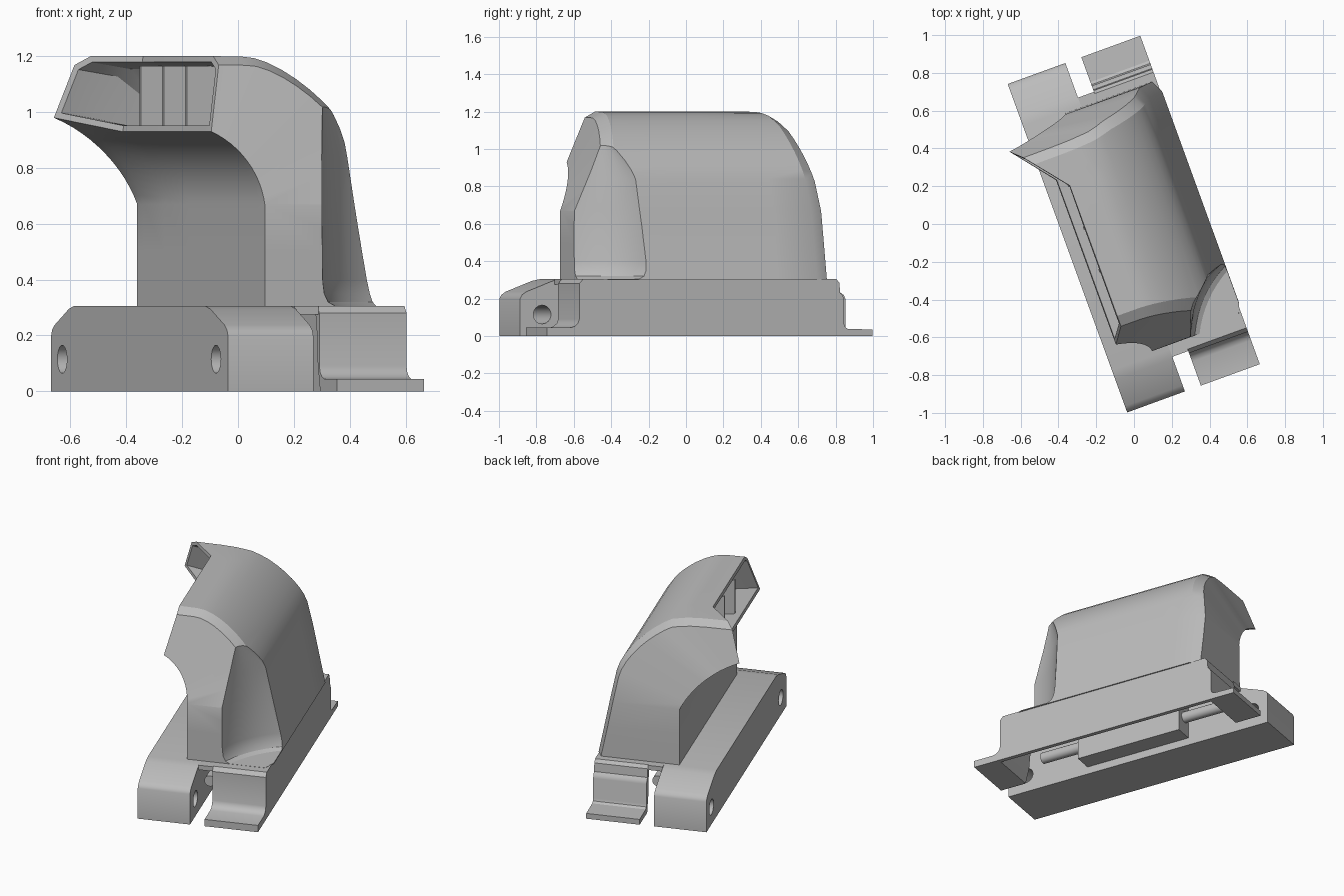
import bpy, bmesh, math
from mathutils import Vector
from mathutils.geometry import interpolate_bezier

if "Cube" in bpy.data.objects:
    bpy.data.objects.remove(bpy.data.objects["Cube"], do_unlink=True)

TURN = math.radians(20)
gray = bpy.data.materials.new("plain gray")
gray.use_nodes = True
gray.diffuse_color = (0.5, 0.5, 0.5, 1)
gray.node_tree.nodes["Principled BSDF"].inputs["Base Color"].default_value = (0.5, 0.5, 0.5, 1)


def shade(ob, angle=30):
    bpy.ops.object.select_all(action="DESELECT")
    ob.select_set(True)
    bpy.context.view_layer.objects.active = ob
    bpy.ops.object.shade_smooth_by_angle(angle=math.radians(angle))


def finish(name, bm, angle=30):
    bmesh.ops.recalc_face_normals(bm, faces=bm.faces)
    mesh = bpy.data.meshes.new(name)
    bm.to_mesh(mesh)
    bm.free()
    mesh.materials.append(gray)
    ob = bpy.data.objects.new(name, mesh)
    bpy.context.collection.objects.link(ob)
    ob.rotation_euler.z = TURN
    shade(ob, angle)
    return ob


def carve(ob, cutter, angle=30):
    mod = ob.modifiers.new("cut", "BOOLEAN")
    mod.object, mod.operation, mod.solver = cutter, "DIFFERENCE", "EXACT"
    bpy.context.view_layer.objects.active = ob
    bpy.ops.object.modifier_apply(modifier=mod.name)
    bpy.data.objects.remove(cutter, do_unlink=True)
    shade(ob, angle)


def extrude_profile(name, points, u0, u1):
    """Side profile (v, z) swept across the width from u0 to u1."""
    bm = bmesh.new()
    face = bm.faces.new([bm.verts.new((u0, v, z)) for v, z in points])
    new = bmesh.ops.extrude_face_region(bm, geom=[face])["geom"]
    bmesh.ops.translate(bm, vec=(u1 - u0, 0, 0),
                        verts=[g for g in new if isinstance(g, bmesh.types.BMVert)])
    return finish(name, bm)


def box(name, u, v, z):
    return extrude_profile(name, [(v[0], z[0]), (v[1], z[0]), (v[1], z[1]), (v[0], z[1])], *u)


def rod(name, radius, depth, center, axis):
    bm = bmesh.new()
    bmesh.ops.create_cone(bm, cap_ends=True, segments=24, radius1=radius, radius2=radius, depth=depth)
    turn = Vector((0, 0, 1)).rotation_difference(Vector(axis)).to_matrix()
    bmesh.ops.rotate(bm, verts=bm.verts, matrix=turn)
    bmesh.ops.translate(bm, verts=bm.verts, vec=center)
    return finish(name, bm)


def mirrored(half):
    return half + [(-v, z) for v, z in reversed(half)]


# Solid hinge beam with pin holes near both ends
beam = extrude_profile("hinge_beam", mirrored(
    [(-.925, 0), (-.925, .2), (-.915, .22), (-.89, .237), (-.74, .295), (-.69, .305)]), -.375, -.05)
for v in (-.8, .81):
    carve(beam, rod("pin_cutter", .05, .6, (-.21, v, .115), (1, 0, 0)))

# Hollow flanged base: bent sheet, long side wall and roof over the gap
front = [(-.925, 0), (-.925, .045), (-.79, .045), (-.768, .052), (-.75, .068),
         (-.742, .09), (-.742, .28), (-.72, .305)]
back = [(.72, .305), (.737, .285), (.742, .23), (.757, .215), (.764, .195), (.764, .065),
        (.77, .048), (.785, .038), (.925, .035), (.925, 0)]
inside = [(.75, 0), (.725, .1), (.71, .265), (.69, .28)]
extrude_profile("flanged_base", front + back + mirrored(inside), .04, .372)
extrude_profile("base_side_wall", front + back, .345, .372)
box("gap_roof", (-.05, .04), (-.73, .73), (.275, .305))
box("hinge_block", (-.05, .07), (-.36, .36), (.05, .29))
rod("hinge_rod", .035, 1.3, (0, 0, .17), (0, 1, 0))


# Hood: sections lofted along the length, leaning in at both ends
def lean(z, table):
    for (z0, e0), (z1, e1) in zip(table, table[1:]):
        if z <= z1:
            return e0 + (e1 - e0) * max(0, (z - z0) / (z1 - z0))
    return table[-1][1]


FRONT = [(.3, .665), (.67, .665), (.93, .567), (1.17, .494), (1.2, .485)]
BACK = [(.3, .675), (.67, .67), (.84, .643), (1.0, .602), (1.12, .57), (1.2, .53)]
crown = interpolate_bezier((.275, .84), (.24, 1.0), (0, 1.2), (-.14, 1.198), 11)
OUTER = [(.38, .3), (.34, .5), (.305, .68)] + [(p[0], p[1]) for p in crown] + [(-.25, 1.2)]
N = len(OUTER)
ARC = .284
INNER = [(-.14, .3), (-.14, .5)]
for i in range(N - 2):
    a = math.radians(66) * i / (N - 3)
    INNER.append((-.14 - ARC * (1 - math.cos(a)), .67 + ARC * math.sin(a)))

bm = bmesh.new()
rows = []
for t in (-1, -.88, -.3, .2, .58, .9, 1):
    flare = max(0, (t - .58) / .42)
    rim = .032 if abs(t) == 1 else 0
    outer, inner = [], []
    for i, ((ou, oz), (iu, iz)) in enumerate(zip(OUTER, INNER)):
        end = t * lean(oz, FRONT if t < 0 else BACK)
        k = i / (N - 1)
        w = max(0, (i - N + 4) / 3) * flare
        outer.append(bm.verts.new((ou - rim * (1 - k) ** .5 - .18 * w, end, oz - rim * k ** .5)))
        end = t * lean(iz, FRONT if t < 0 else BACK)
        w = max(0, (i - 2) / (N - 3)) * flare
        inner.append(bm.verts.new((iu - .18 * w, end - .035 * w, iz + .05 * w)))
    rows.append((outer, inner))

lip_faces = []
for (oa, ia), (ob, ib) in zip(rows, rows[1:]):
    for i in range(N - 1):
        bm.faces.new((oa[i], oa[i + 1], ob[i + 1], ob[i]))
        bm.faces.new((ia[i], ib[i], ib[i + 1], ia[i + 1]))
    lip_faces.append(bm.faces.new((oa[-1], ia[-1], ib[-1], ob[-1])))
    bm.faces.new((oa[0], ob[0], ib[0], ia[0]))
for o, n in (rows[0], rows[-1]):
    for i in range(N - 1):
        bm.faces.new((o[i], n[i], n[i + 1], o[i + 1]))
bmesh.ops.recalc_face_normals(bm, faces=bm.faces)

# Outlet duct behind a thin rim, bending down into the hood
bmesh.ops.inset_region(bm, faces=lip_faces, thickness=.022, use_even_offset=True)
for step in ((.15, 0, -.025), (.16, 0, -.12)):
    new = bmesh.ops.extrude_face_region(bm, geom=lip_faces)["geom"]
    bmesh.ops.delete(bm, geom=lip_faces, context="FACES")
    bmesh.ops.translate(bm, vec=step, verts=[g for g in new if isinstance(g, bmesh.types.BMVert)])
    lip_faces = [g for g in new if isinstance(g, bmesh.types.BMFace)]
hood = finish("hood", bm, 26)

# Hollow scoop in the front corner: height, left edge, right edge, sag, flare at the foot
SCOOP = [(.306, (.08, -.665), (.383, -.352), .04, .045), (.32, (.08, -.665), (.38, -.352), .04, .02),
         (.35, (.08, -.665), (.373, -.354), .04, .006), (.4, (.08, -.665), (.36, -.358), .04, 0),
         (.67, (.077, -.665), (.305, -.376), .03, 0), (.84, (.1, -.6), (.275, -.387), .02, 0),
         (1.06, (.128, -.527), (.148, -.507), 0, 0)]
bm = bmesh.new()
rings = []
for z, left, right, sag, foot in SCOOP:
    a, b = Vector(left), Vector(right)
    out = Vector((.707, -.707))
    ring = []
    for i in range(13):
        s = -.15 + 1.3 * i / 12
        p = a.lerp(b, s) + out * (foot - sag * 4 * s * (1 - s))
        ring.append(bm.verts.new((*p, z)))
    ring += [bm.verts.new((.8, -.3, z)), bm.verts.new((.8, -1, z)), bm.verts.new((.1, -1, z))]
    rings.append(ring)
for r0, r1 in zip(rings, rings[1:]):
    for i in range(len(r0)):
        j = (i + 1) % len(r0)
        bm.faces.new((r0[i], r0[j], r1[j], r1[i]))
bm.faces.new(rings[0])
bm.faces.new(rings[-1])
carve(hood, finish("scoop_cutter", bm), 26)

# Guide vanes inside the outlet
for n, v in enumerate((-.17, .07, .31)):
    box("guide_vane_%d" % (n + 1), (-.26, -.09), (v - .009, v + .009), (.915, 1.165))
